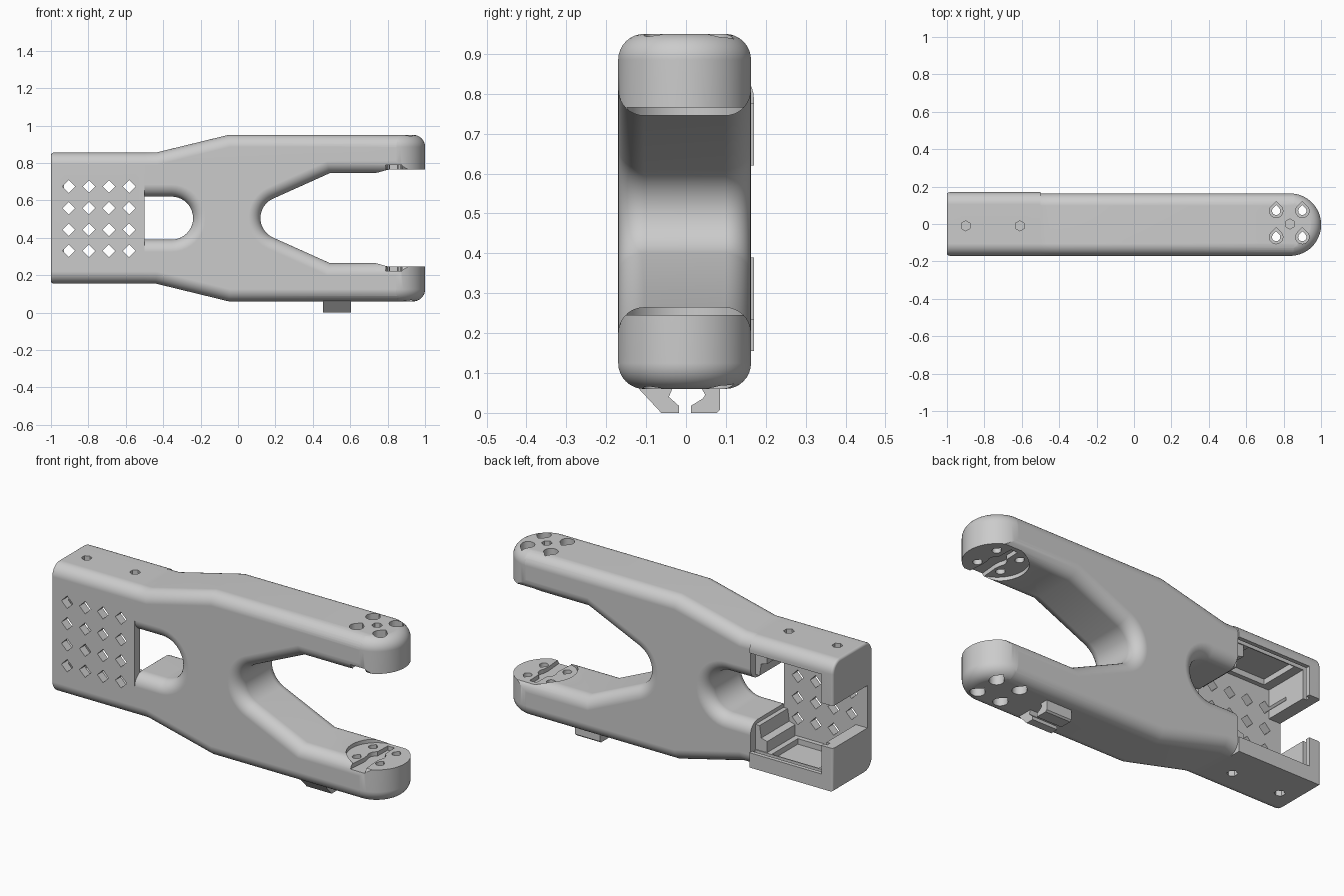
import bpy, bmesh
from math import sin, cos, radians, pi

if "Cube" in bpy.data.objects:
    bpy.data.objects.remove(bpy.data.objects["Cube"])

MID = 0.505          # mirror height of the fork
YC, HW = -0.0035, 0.1665   # body centre and half width in y
TIP = 0.8335         # x of the fork tip centre
R = 0.065            # edge rounding


def arc(cx, cy, r, a0, a1, n=20):
    return [(cx + r * cos(radians(a0 + (a1 - a0) * i / n)),
             cy + r * sin(radians(a0 + (a1 - a0) * i / n))) for i in range(n + 1)]


def inset(pts, d):
    out, n = [], len(pts)
    for i in range(n):
        p, q, s = pts[i - 1], pts[i], pts[(i + 1) % n]
        norms = []
        for a, b in ((p, q), (q, s)):
            dx, dy = b[0] - a[0], b[1] - a[1]
            l = (dx * dx + dy * dy) ** 0.5
            norms.append((-dy / l, dx / l))
        (ax, ay), (bx, by) = norms
        k = d / (1 + ax * bx + ay * by)
        out.append((q[0] + (ax + bx) * k, q[1] + (ay + by) * k))
    return out


def prism(name, outlines, lo, hi, axis, r_lo=0, r_hi=0, seg=8):
    """Extrude counter-clockwise outlines along an axis with rounded ends."""
    place = {'x': lambda a, b, t: (t, a, b), 'y': lambda a, b, t: (a, t, b),
             'z': lambda a, b, t: (a, b, t)}[axis]
    bm = bmesh.new()

    def end(base, r, sign):
        if not r:
            return [(0, base)]
        return [(r * (1 - sin(k / seg * pi / 2)), base + sign * r * (1 - cos(k / seg * pi / 2)))
                for k in range(seg + 1)]
    levels = end(lo, r_lo, 1) + end(hi, r_hi, -1)[::-1]
    for pts in outlines:
        rings = [[bm.verts.new(place(a, b, t)) for a, b in inset(pts, d)] for d, t in levels]
        bm.faces.new(rings[0])
        bm.faces.new(rings[-1])
        n = len(pts)
        for u, v in zip(rings, rings[1:]):
            for i in range(n):
                j = (i + 1) % n
                bm.faces.new((u[i], u[j], v[j], v[i]))
    bmesh.ops.recalc_face_normals(bm, faces=bm.faces)
    me = bpy.data.meshes.new(name)
    bm.to_mesh(me)
    bm.free()
    ob = bpy.data.objects.new(name, me)
    bpy.context.collection.objects.link(ob)
    return ob


def rect(a0, a1, b0, b1):
    return [(a0, b0), (a1, b0), (a1, b1), (a0, b1)]


def box(x0, x1, y0, y1, z0, z1, name="cutter"):
    return prism(name, [rect(x0, x1, y0, y1)], z0, z1, 'z')


def boolean(target, tools, op='DIFFERENCE'):
    for tool in tools:
        tool.hide_render = True
        m = target.modifiers.new("cut", 'BOOLEAN')
        m.operation, m.object, m.solver = op, tool, 'EXACT'
        dg = bpy.context.evaluated_depsgraph_get()
        me = bpy.data.meshes.new_from_object(target.evaluated_get(dg))
        target.modifiers.clear()
        target.data = me
        bpy.data.objects.remove(tool)


def teardrop(x, y, r):
    return arc(x, y, r, 135, 405, 18) + [(x, y + r * 1.414)]


def ngon(x, y, r, n):
    return [(x + r * cos(2 * pi * i / n + pi / 2), y + r * sin(2 * pi * i / n + pi / 2))
            for i in range(n)]


# Forked body: side outline with rounded edges
outline = ([(-0.7, 0.155), (-0.44, 0.155), (-0.05, 0.06), (1.2, 0.06), (1.2, 0.265), (0.49, 0.265)]
           + arc(0.234, MID, 0.114, 245.8, 114.2)
           + [(0.49, 0.745), (1.2, 0.745), (1.2, 0.95), (-0.05, 0.95), (-0.44, 0.855),
              (-0.7, 0.855), (-0.7, 0.62)]
           + arc(-0.355, MID, 0.115, 90, -90) + [(-0.7, 0.39)])
body = prism("forked_body", [outline], YC - HW, YC + HW, 'y', R, R)

# Round the fork tips in plan and trim the back end
RT = HW + 0.0005
stadium = [(-0.5, YC - RT)] + arc(TIP, YC, RT, -90, 90, 32) + [(-0.5, YC + RT)]
boolean(body, [prism("limit", [stadium], 0.0595, 0.9505, 'z', R, R)], 'INTERSECT')

# Flat pads, joint slots and screw holes in the fork tips
pad = arc(TIP, YC, 0.15, 90, 270, 24) + [(TIP, -0.3), (1.3, -0.3), (1.3, 0.3), (TIP, 0.3)]
slot = ([(TIP - 0.055, -0.3), (TIP + 0.055, -0.3), (TIP + 0.035, -0.06)]
        + arc(TIP, YC, 0.045, -30, 60, 8) + [(TIP + 0.02, 0.12), (TIP - 0.02, 0.12)]
        + arc(TIP, YC, 0.045, 120, 210, 8) + [(TIP - 0.035, -0.06)])
spots = [(x, y) for x in (0.76, 0.9) for y in (-0.07, 0.07)]
boolean(body, [
    prism("pad", [pad], 0.245, 0.765, 'z'),
    prism("slot", [slot], 0.222, 0.788, 'z'),
    prism("bores", [teardrop(x, y, 0.022) for x, y in spots], -0.2, 1.2, 'z'),
    prism("sinks_top", [teardrop(x, y, 0.036) for x, y in spots], 0.86, 1.1, 'z'),
    prism("sinks_low", [teardrop(x, y, 0.036) for x, y in spots], -0.1, 0.15, 'z'),
    prism("pivot", [ngon(TIP, 0, 0.027, 6)], 0.87, 1.1, 'z')])

# Housing at the back end: rounded section, sharp lower rear corner
P = 0.17
section = ([(P, 0.155)] + arc(P - R, 0.855 - R, R, 0, 90, 8)
           + arc(-P + R, 0.855 - R, R, 90, 180, 8) + arc(-P + R, 0.155 + R, R, 180, 270, 8))
housing = prism("housing", [section], -1.0, -0.5, 'x', 0.014, 0, 4)

# Pocket, floor recesses, lid groove, end notch, vent diamonds and screw holes
vents = [ngon(x, z, 0.034, 4) for x in (-0.905, -0.797, -0.69, -0.582)
         for z in (0.33, 0.443, 0.558, 0.674)]
screws = [ngon(x, -0.01, 0.027, 6) for x in (-0.9, -0.61)]
boolean(housing, [
    box(-0.93, -0.4, -0.125, 0.3, 0.235, 0.775),
    box(-0.88, -0.6, -0.1, 0.12, 0.205, 0.805),
    box(-0.95, -0.4, 0.125, 0.148, 0.215, 0.795),
    box(-1.2, -0.9, -0.125, 0.3, 0.39, 0.62),
    prism("vents", vents, -0.3, 0, 'y'),
    prism("screws_top", screws, 0.825, 1, 'z'),
    prism("screws_low", screws, 0, 0.185, 'z')])

# Stepped ledges where the housing meets the body
ledges = []
for name, s in (("lower_ledge", 1), ("upper_ledge", -1)):
    prof = [(-0.57, MID - s * 0.275), (-0.495, MID - s * 0.275), (-0.495, MID - s * 0.135),
            (-0.525, MID - s * 0.135), (-0.535, MID - s * 0.2), (-0.57, MID - s * 0.21)]
    if s < 0:
        prof.reverse()
    ledges.append(prism(name, [prof], -0.12, 0.12, 'y'))

# Cable clip: two hooks under the lower arm
hooks = [[(-0.125, 0.07), (-0.115, 0.057), (-0.062, 0.0), (-0.018, 0.0), (-0.018, 0.018),
          (-0.043, 0.04), (-0.03, 0.07)],
         [(0.035, 0.07), (0.048, 0.045), (0.042, 0.036), (0.013, 0.018), (0.013, 0.0),
          (0.077, 0.0), (0.085, 0.008), (0.085, 0.07)]]
clip = prism("cable_clip", hooks, 0.455, 0.605, 'x')

# Smooth shading with crisp edges
bpy.ops.object.select_all(action='DESELECT')
for ob in (body, housing):
    ob.select_set(True)
    bpy.context.view_layer.objects.active = ob
bpy.ops.object.shade_smooth_by_angle(angle=radians(25))
for ob in (body, housing):
    wn = ob.modifiers.new("weighted_normals", 'WEIGHTED_NORMAL')
    wn.keep_sharp = True
